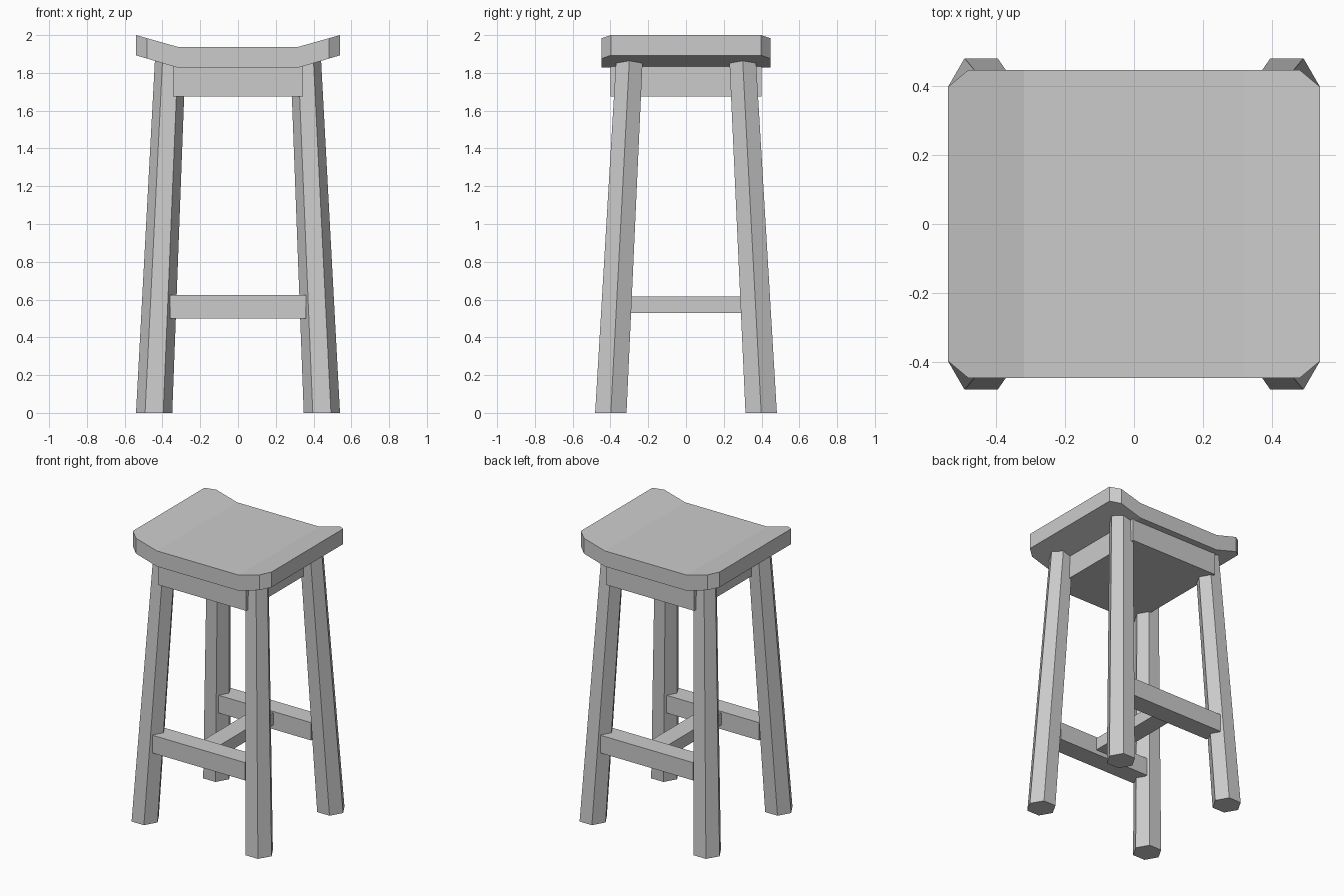
import bpy
import bmesh
from math import cos, sin, radians

if "Cube" in bpy.data.objects:
    bpy.data.objects.remove(bpy.data.objects["Cube"])

gray = bpy.data.materials.new("plain_gray")
gray.use_nodes = True
gray.diffuse_color = (0.6, 0.6, 0.6, 1)
gray.node_tree.nodes["Principled BSDF"].inputs["Base Color"].default_value = (0.6, 0.6, 0.6, 1)


def finish(name, bm):
    bmesh.ops.recalc_face_normals(bm, faces=bm.faces)
    mesh = bpy.data.meshes.new(name)
    bm.to_mesh(mesh)
    bm.free()
    mesh.materials.append(gray)
    obj = bpy.data.objects.new(name, mesh)
    bpy.context.collection.objects.link(obj)
    return obj


def loft(name, lower, upper):
    """Closed solid between two matching rings of points."""
    bm = bmesh.new()
    a = [bm.verts.new(p) for p in lower]
    b = [bm.verts.new(p) for p in upper]
    bm.faces.new(a)
    bm.faces.new(b)
    for i in range(len(a)):
        j = (i + 1) % len(a)
        bm.faces.new((a[i], a[j], b[j], b[i]))
    return finish(name, bm)


def box(name, x0, x1, y0, y1, z0, z1):
    ring = [(x0, y0), (x1, y0), (x1, y1), (x0, y1)]
    return loft(name, [(x, y, z0) for x, y in ring], [(x, y, z1) for x, y in ring])


def hexagon(cx, cy, z, r):
    return [(cx + r * cos(radians(60 * i)), cy + r * sin(radians(60 * i)), z) for i in range(6)]


# Saddle seat: dipped profile swept front to back, corners cut off
top = [(-0.54, 2.0), (-0.32, 1.938), (0.32, 1.938), (0.54, 2.0)]
under = [(0.54, 1.893), (0.32, 1.828), (-0.32, 1.828), (-0.54, 1.893)]
profile = top + under
seat = loft("seat", [(x, -0.447, z) for x, z in profile], [(x, 0.447, z) for x, z in profile])
bm = bmesh.new()
bm.from_mesh(seat.data)
for sx in (-1, 1):
    for sy in (-1, 1):
        cut = bmesh.ops.bisect_plane(
            bm, geom=bm.verts[:] + bm.edges[:] + bm.faces[:],
            plane_co=(sx * 0.54, sy * 0.398, 0), plane_no=(sx * 0.05, sy * 0.06, 0),
            clear_outer=True)
        rim = [e for e in cut["geom_cut"] if isinstance(e, bmesh.types.BMEdge)]
        bmesh.ops.holes_fill(bm, edges=rim)
bmesh.ops.recalc_face_normals(bm, faces=bm.faces)
bm.to_mesh(seat.data)
bm.free()

# Solid apron under the seat
box("apron", -0.343, 0.343, -0.4, 0.4, 1.675, 1.84)

# Splayed, tapering six-sided legs
for sx, side in ((1, "left"), (-1, "right")):
    for sy, end in ((-1, "front"), (1, "back")):
        loft(f"{end}_{side}_leg",
             hexagon(sx * 0.444, sy * 0.398, 0, 0.096),
             hexagon(sx * 0.359, sy * 0.3, 1.865, 0.081))

# Foot rails and the bar joining them
for sy, end in ((-1, "front"), (1, "back")):
    y0, y1 = sorted((sy * 0.3, sy * 0.436))
    box(f"{end}_rail", -0.36, 0.36, y0, y1, 0.5, 0.625)
box("cross_bar", -0.065, 0.065, -0.33, 0.33, 0.53, 0.615)
